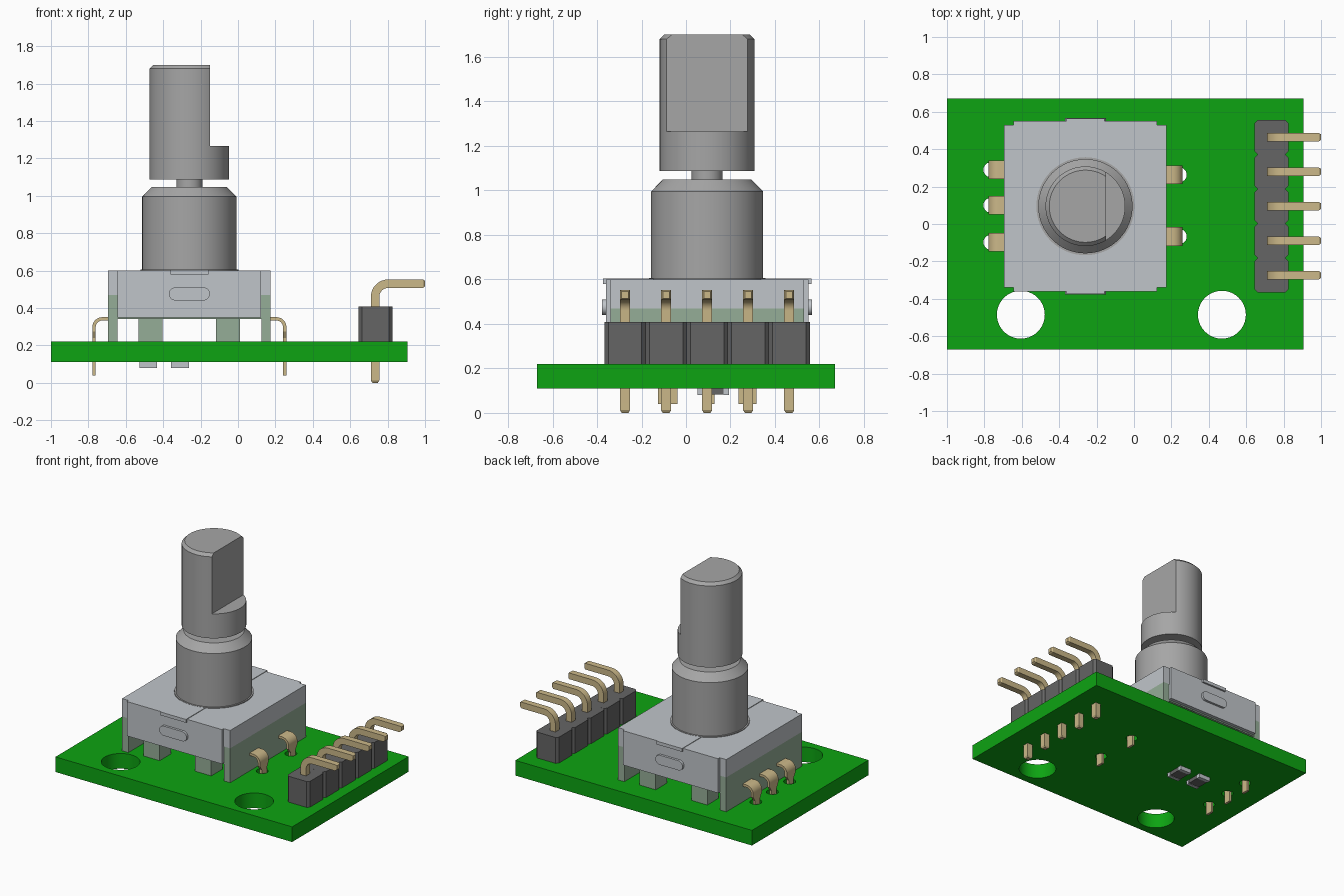
import bpy, bmesh
from math import sin, cos, pi, radians

if "Cube" in bpy.data.objects:
    bpy.data.objects.remove(bpy.data.objects["Cube"])

CX, CY = -0.26, 0.095          # shaft axis


def mat(name, r, g, b):
    m = bpy.data.materials.new(name)
    m.diffuse_color = (r, g, b, 1)
    m.use_nodes = True
    m.node_tree.nodes["Principled BSDF"].inputs["Base Color"].default_value = m.diffuse_color
    return m


GREEN = mat("board_green", 0.004, 0.37, 0.006)
METAL = mat("sheet_metal", 0.53, 0.56, 0.59)
PLASTIC = mat("pale_green_plastic", 0.30, 0.42, 0.31)
STEEL = mat("shaft_grey", 0.38, 0.38, 0.38)
DARK = mat("dark_grey", 0.13, 0.13, 0.13)
GOLD = mat("gold", 0.60, 0.48, 0.25)


def make(name, verts, faces, material, smooth=False):
    bm = bmesh.new()
    vs = [bm.verts.new(v) for v in verts]
    for f in faces:
        bm.faces.new([vs[i] for i in f])
    bmesh.ops.recalc_face_normals(bm, faces=bm.faces)
    me = bpy.data.meshes.new(name)
    bm.to_mesh(me)
    bm.free()
    ob = bpy.data.objects.new(name, me)
    bpy.context.collection.objects.link(ob)
    if material:
        me.materials.append(material)
    if smooth:
        shade(ob)
    return ob


def activate(ob):
    bpy.ops.object.select_all(action='DESELECT')
    ob.select_set(True)
    bpy.context.view_layer.objects.active = ob


def shade(ob):
    activate(ob)
    bpy.ops.object.shade_smooth_by_angle(angle=radians(25))


def rings(name, loops, material, smooth=False):
    """Skin a list of equal closed loops and cap both ends."""
    n, k = len(loops[0]), len(loops)
    verts = [p for loop in loops for p in loop]
    faces = [(r * n + i, r * n + (i + 1) % n, (r + 1) * n + (i + 1) % n, (r + 1) * n + i)
             for r in range(k - 1) for i in range(n)]
    faces += [tuple(range(n)), tuple(range((k - 1) * n, k * n))]
    return make(name, verts, faces, material, smooth)


def prism(name, pts, lo, hi, material, axis='z', smooth=False):
    place = (lambda a, b, h: (a, b, h)) if axis == 'z' else (lambda a, b, h: (a, h, b))
    return rings(name, [[place(a, b, h) for a, b in pts] for h in (lo, hi)], material, smooth)


def box(name, x0, x1, y0, y1, z0, z1, material=None):
    return prism(name, [(x0, y0), (x1, y0), (x1, y1), (x0, y1)], z0, z1, material)


def lathe(name, profile, x, y, material=None, n=48):
    return rings(name, [[(x + r * cos(2 * pi * i / n), y + r * sin(2 * pi * i / n), z)
                         for i in range(n)] for r, z in profile], material, True)


def cut(ob, cutters):
    for c in cutters:
        m = ob.modifiers.new("cut", 'BOOLEAN')
        m.operation, m.solver, m.object = 'DIFFERENCE', 'EXACT', c
        activate(ob)
        bpy.ops.object.modifier_apply(modifier=m.name)
        bpy.data.objects.remove(c)
    shade(ob)


def pin(name, y, stations):
    """Rectangular bar along stations (x, z, direction, half width, half thickness)."""
    loops = []
    for x, z, a, w, t in stations:
        nx, nz = -sin(a) * t, cos(a) * t
        loops.append([(x + nx, y - w, z + nz), (x + nx, y + w, z + nz),
                      (x - nx, y + w, z - nz), (x - nx, y - w, z - nz)])
    return rings(name, loops, GOLD, True)


# Circuit board with two mounting holes and the encoder's pin holes
left_ys, right_ys = (0.29, 0.1, -0.098), (0.263, -0.067)
holes = [(-0.605, -0.485, 0.128), (0.47, -0.485, 0.128)]
holes += [(-0.765, y, 0.04) for y in left_ys] + [(0.242, y, 0.04) for y in right_ys]
board = box("circuit_board", -1, 0.905, -0.67, 0.67, 0.11, 0.22, GREEN)
cut(board, [lathe("hole", [(r, 0.0), (r, 0.3)], x, y, n=40 if r > 0.1 else 24)
            for x, y, r in holes])

# Encoder housing: plastic core, side plates and feet
box("housing_core", -0.65, 0.13, -0.335, 0.525, 0.34, 0.48, PLASTIC)
for s, side in ((-1, "left"), (1, "right")):
    xs = sorted((CX + s * 0.385, CX + s * 0.435))
    box("side_plate_" + side, *xs, CY - 0.435, CY + 0.435, 0.22, 0.47, PLASTIC)
    fx = sorted((CX + s * 0.143, CX + s * 0.272))
    for t, end in ((-1, "front"), (1, "back")):
        fy = sorted((CY + t * 0.29, CY + t * 0.42))
        box(f"foot_{end}_{side}", *fx, *fy, 0.22, 0.35, PLASTIC)

# Metal shell: notched-corner lid, hanging front and back flaps with a pressed slot
a, b, c, d = 0.435, 0.383, 0.455, 0.435
quarter = [(a, d), (b, d), (b, c)]
outline = quarter + [(-x, y) for x, y in quarter[::-1]]
outline += [(-x, -y) for x, y in outline]
prism("shell_lid", [(CX + x, CY + y) for x, y in outline], 0.47, 0.6, METAL)
slot = [(CX + sx * 0.075 + 0.035 * cos(t), 0.475 + 0.035 * sin(t))
        for sx, t0 in ((1, -pi / 2), (-1, pi / 2))
        for t in [t0 + pi * i / 10 for i in range(11)]]
for t, end in ((-1, "front"), (1, "back")):
    fy = sorted((CY + t * 0.43, CY + t * c))
    box("shell_flap_" + end, CX - b, CX + b, *fy, 0.35, 0.471, METAL)
    prism("pressed_slot_" + end, slot, *sorted((CY + t * 0.44, CY + t * 0.472)),
          METAL, 'y', True)
    box("strap_" + end, CX - 0.102, CX + 0.102,
        *sorted((CY + t * 0.2, CY + t * 0.468)), 0.58, 0.604, METAL)

# Bushing, neck and D-shaped shaft
lathe("bushing", [(0.262, 0.598), (0.262, 0.606), (0.252, 0.606), (0.252, 0.995),
                  (0.2, 1.048)], CX, CY, STEEL, 64)
lathe("shaft_neck", [(0.07, 1.04), (0.07, 1.09)], CX, CY, STEEL, 32)
shaft = lathe("shaft", [(0.213, 1.087), (0.213, 1.68), (0.193, 1.70)], CX, CY, STEEL, 64)
cut(shaft, [box("flat_cutter", -0.15, 0.2, -0.4, 0.6, 1.265, 1.9)])

# Encoder pins: wide bent shoulder narrowing through the board
for s, side, ys in ((-1, "left", left_ys), (1, "right", right_ys)):
    st = [(0.42, 0.342, 0, 0.05, 0.009), (0.465, 0.342, 0, 0.05, 0.009)]
    st += [(0.465 + 0.045 * sin(t), 0.297 + 0.045 * cos(t), -t, 0.05, 0.009)
           for t in [pi / 2 * i / 8 for i in range(1, 9)]]
    st += [(0.51, 0.275, -pi / 2, 0.05, 0.009), (0.51, 0.24, -pi / 2, 0.028, 0.009),
           (0.51, 0.04, -pi / 2, 0.028, 0.009)]
    st = [(CX + s * x, z, s * ang, w, t) for x, z, ang, w, t in st]
    for i, y in enumerate(ys):
        pin(f"encoder_pin_{side}_{i + 1}", y, st)

# Right-angle pin header: five chamfered blocks with bent pins
path = [(0.733, 0, pi / 2, 0.015, 0.015), (0.733, 0.012, pi / 2, 0.0225, 0.0225),
        (0.733, 0.46, pi / 2, 0.0225, 0.0225)]
path += [(0.803 - 0.07 * cos(t), 0.46 + 0.07 * sin(t), pi / 2 - t, 0.0225, 0.0225)
         for t in [pi / 2 * i / 8 for i in range(1, 9)]]
path += [(0.988, 0.53, 0, 0.0225, 0.0225), (1.0, 0.53, 0, 0.015, 0.015)]
h, k, e = 0.0915, 0.09, 0.017
octagon = [(k, -h + e), (k, h - e), (k - e, h), (-k + e, h),
           (-k, h - e), (-k, -h + e), (-k + e, -h), (k - e, -h)]
for i in range(5):
    y = 0.095 + (i - 2) * 0.1845
    prism(f"header_block_{i + 1}", [(0.735 + px, y + py * 1.008) for px, py in octagon],
          0.22, 0.408, DARK)
    pin(f"header_pin_{i + 1}", y, path)

# Two small chip resistors under the board
for i, x in enumerate((-0.48, -0.31)):
    box(f"chip_body_{i + 1}", x - 0.045, x + 0.045, 0.075, 0.17, 0.083, 0.111, DARK)
    for y, end in ((0.052, "front"), (0.168, "back")):
        box(f"chip_cap_{end}_{i + 1}", x - 0.047, x + 0.047, y, y + 0.025, 0.08, 0.111, METAL)
